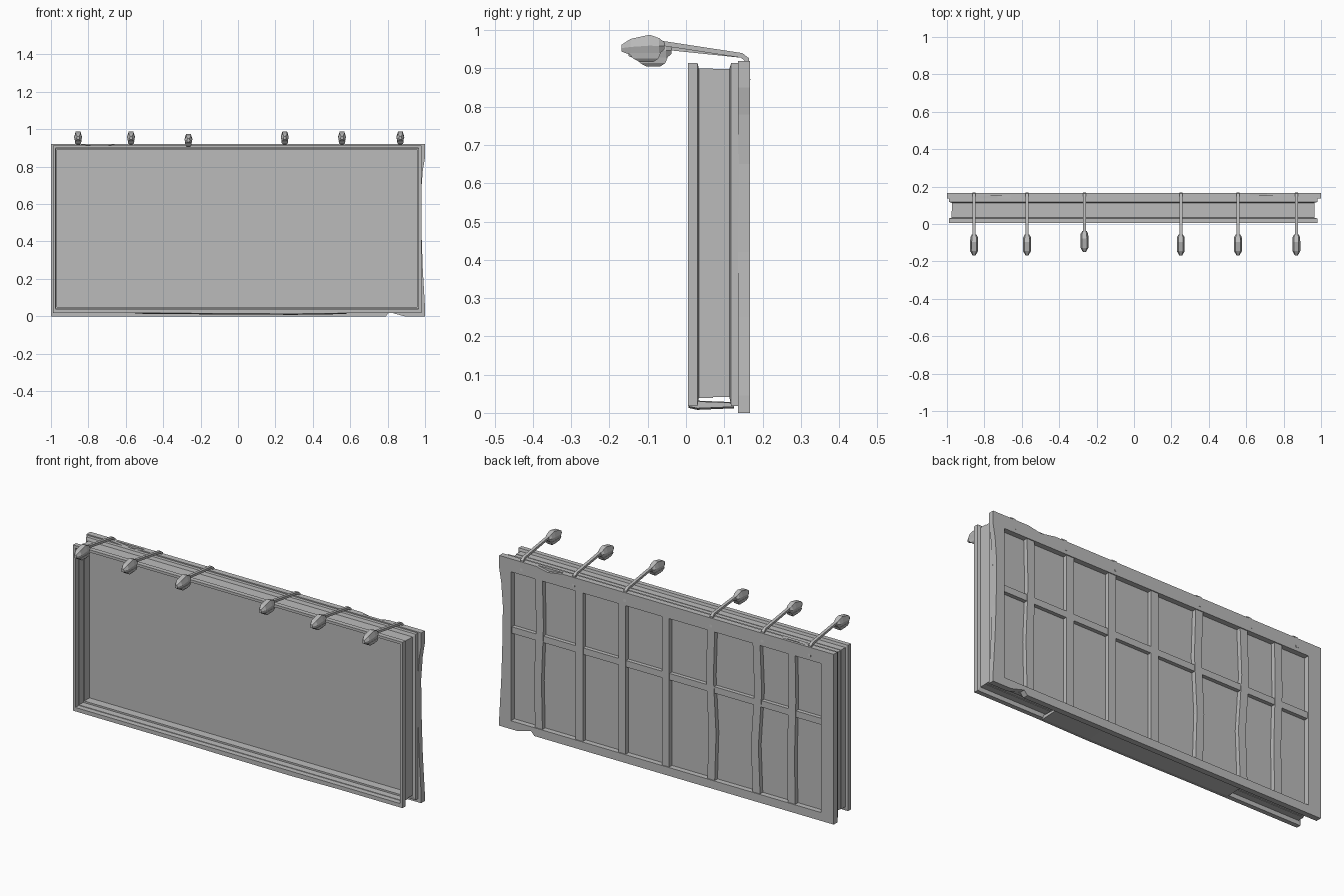
import bpy, bmesh
from mathutils import Vector

cube = bpy.data.objects.get("Cube")
if cube:
    bpy.data.objects.remove(cube, do_unlink=True)

grey = bpy.data.materials.new("weathered grey")
grey.use_nodes = True
colour = (0.5, 0.5, 0.5, 1)
grey.diffuse_color = colour
grey.node_tree.nodes["Principled BSDF"].inputs["Base Color"].default_value = colour


def loft(name, rings):
    """Join matching closed rings of points and cap both ends."""
    bm = bmesh.new()
    loops = [[bm.verts.new(p) for p in ring] for ring in rings]
    n = len(loops[0])
    for a, b in zip(loops, loops[1:]):
        for i in range(n):
            j = (i + 1) % n
            bm.faces.new((a[i], a[j], b[j], b[i]))
    bm.faces.new(loops[0])
    bm.faces.new(loops[-1])
    bmesh.ops.recalc_face_normals(bm, faces=bm.faces)
    mesh = bpy.data.meshes.new(name)
    bm.to_mesh(mesh)
    bm.free()
    mesh.materials.append(grey)
    obj = bpy.data.objects.new(name, mesh)
    bpy.context.collection.objects.link(obj)
    return obj


def plate(name, outline, y0, y1):
    """Extrude an x-z outline from y0 to y1."""
    return loft(name, [[(x, y, z) for x, z in outline] for y in (y0, y1)])


def box(name, x0, x1, y0, y1, z0, z1):
    return plate(name, [(x0, z0), (x1, z0), (x1, z1), (x0, z1)], y0, y1)


# Sign case: a channel section mitred round the rectangle, (inset, y)
section = [(0.022, 0.115), (0.022, 0.07), (0.014, 0.07), (0.014, 0.005),
           (0, 0.005), (0, 0.03), (0.016, 0.034), (0.016, 0.113),
           (0, 0.118), (0, 0.138)]
loft("sign_case", [[(-0.99 + d, y, 0.018 + d * 1.5), (0.98 - d, y, 0.018 + d * 1.5),
                    (0.98 - d, y, 0.914 - d), (-0.99 + d, y, 0.914 - d)]
                   for d, y in section])

# Sagging strip under the case
sag = [(-0.55, 0.016), (-0.1, 0.012), (0.3, 0.01), (0.58, 0.014)]
loft("loose_bottom_strip",
     [[(x, 0.006, z + 0.003), (x, 0.03, z - 0.002), (x, 0.125, z + 0.002),
       (x, 0.125, z + 0.012), (x, 0.03, z + 0.016), (x, 0.006, z + 0.014)]
      for x, z in sag])

# Rear frame, with dented edges
FRONT, MID, BACK = 0.136, 0.152, 0.167
plate("rear_frame_top_front",
      [(-1, 0.85), (1, 0.85), (1, 0.92), (-0.66, 0.92),
       (-0.73, 0.908), (-0.84, 0.92), (-1, 0.92)], FRONT, MID)
plate("rear_frame_top_back",
      [(-1, 0.85), (1, 0.85), (1, 0.92), (0.78, 0.92),
       (0.71, 0.905), (0.62, 0.92), (-1, 0.92)], MID, BACK)
plate("rear_frame_bottom",
      [(-1, 0), (0.79, 0), (0.81, 0.022), (0.89, 0), (1, 0),
       (1, 0.045), (-1, 0.045)], FRONT, BACK)
plate("rear_frame_left",
      [(0.93, 0.045), (1, 0.045), (0.988, 0.25), (0.982, 0.42),
       (0.978, 0.65), (0.988, 0.78), (1, 0.85), (0.93, 0.85)], FRONT, BACK)
box("rear_frame_right", -1, -0.925, FRONT, BACK, 0.045, 0.85)

# Rear uprights: centre x and sideways bend
uprights = [(0.767, 0.006), (0.525, 0), (0.269, 0), (0.009, 0),
            (-0.263, -0.008), (-0.534, 0.01), (-0.744, 0.004)]
for i, (x, bend) in enumerate(uprights):
    w = 0.022
    plate(f"rear_upright_{i + 1}",
          [(x - w, 0.045), (x + w, 0.045), (x + w + bend, 0.3), (x + w - bend, 0.6),
           (x + w, 0.85), (x - w, 0.85), (x - w - bend, 0.6), (x - w + bend, 0.3)],
          FRONT, 0.162)
box("rear_crossbar", -0.925, 0.93, FRONT, 0.159, 0.515, 0.55)

# Lamps on arms: x position, and drop and setback of the head
lamps = [(-0.855, 0, 0), (-0.572, 0, 0), (-0.265, 0.012, 0.018),
         (0.25, 0, 0), (0.556, 0, 0), (0.868, 0, 0)]
# Head sections: y, half width, bottom z, top z
head = [(-0.168, 0.008, 0.944, 0.962), (-0.145, 0.021, 0.935, 0.977),
        (-0.095, 0.021, 0.931, 0.988), (-0.07, 0.02, 0.938, 0.979),
        (-0.056, 0.012, 0.95, 0.968)]
for i, (x, drop, back) in enumerate(lamps):
    path = [(-0.065 + back, 0.966 - drop), (0.145, 0.934), (0.162, 0.921), (0.162, 0.87)]
    rings = []
    for y, z in path:
        dy, dz = (0.006, 0) if z < 0.9 else (0.002, 0.006)
        rings.append([(x - 0.008, y - dy, z - dz), (x + 0.008, y - dy, z - dz),
                      (x + 0.008, y + dy, z + dz), (x - 0.008, y + dy, z + dz)])
    loft(f"lamp_arm_{i + 1}", rings)
    rings = []
    for y, w, low, high in head:
        m = (low + high) / 2
        rings.append([(x + sx * w, y + back, z - drop) for sx, z in
                      [(-0.7, low), (0.7, low), (1, m), (0.6, high), (-0.6, high), (-1, m)]])
    loft(f"lamp_head_{i + 1}", rings)
    # Tapered lens below the head
    rings = []
    for z, w, y0, y1 in [(0.94, 0.018, -0.15, -0.066), (0.926, 0.016, -0.138, -0.072),
                         (0.917, 0.009, -0.122, -0.085)]:
        rings.append([(x + sx * w, y + back, z - drop) for sx, y in
                      [(-1, y0), (1, y0), (1, y1), (-1, y1)]])
    loft(f"lamp_lens_{i + 1}", rings)
